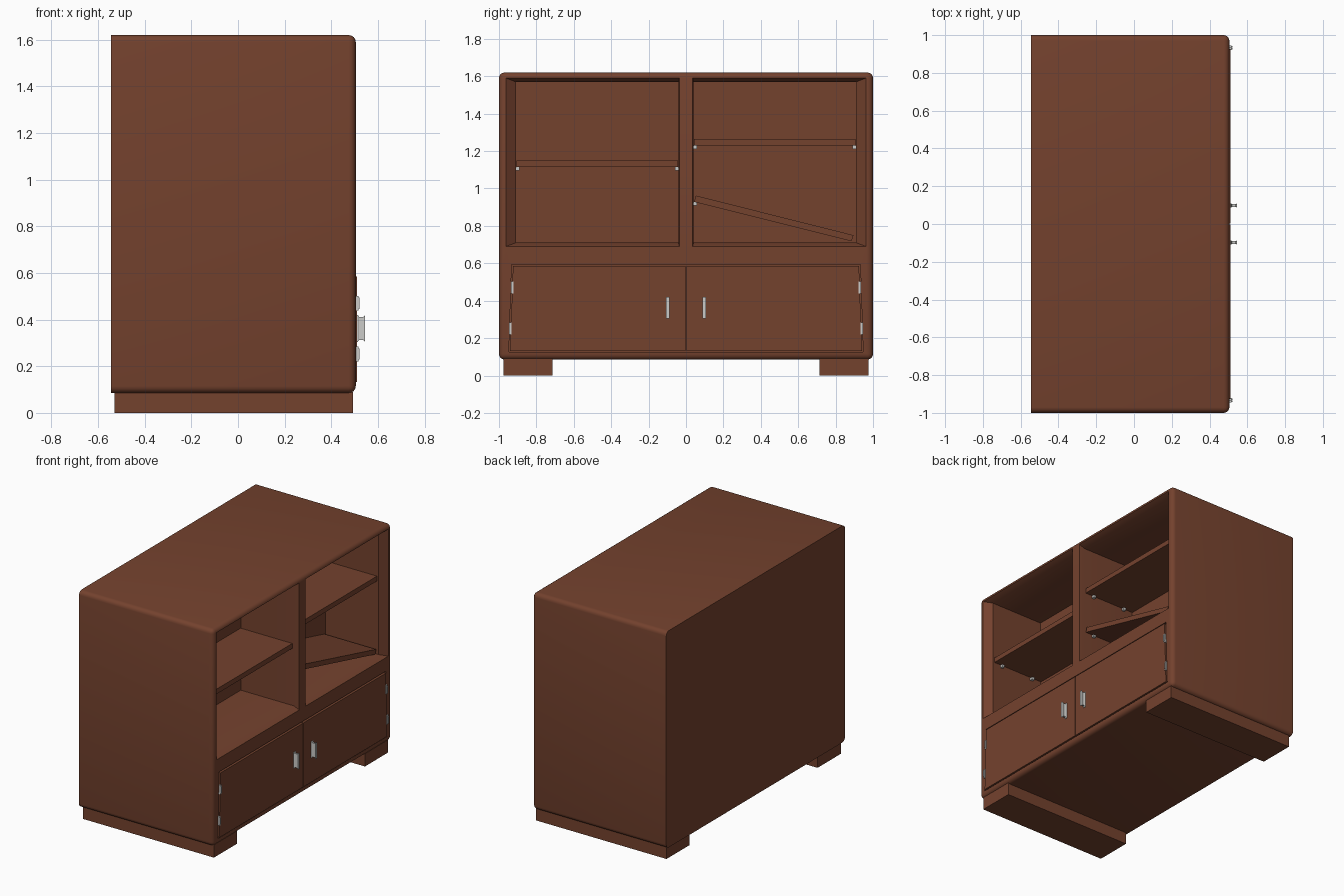
import bpy, bmesh, math

if "Cube" in bpy.data.objects:
    bpy.data.objects.remove(bpy.data.objects["Cube"])


def material(name, rgb):
    m = bpy.data.materials.new(name)
    m.diffuse_color = (*rgb, 1)
    m.use_nodes = True
    m.node_tree.nodes["Principled BSDF"].inputs["Base Color"].default_value = m.diffuse_color
    return m


WOOD = material("brown wood", (0.175, 0.054, 0.027))
METAL = material("pale metal", (0.60, 0.60, 0.58))


def loft(name, rings, mat):
    """Solid through y-z outlines placed at successive x positions."""
    bm = bmesh.new()
    loops = [[bm.verts.new((x, y, z)) for y, z in pts] for x, pts in rings]
    n = len(loops[0])
    for a, b in zip(loops, loops[1:]):
        for i in range(n):
            bm.faces.new((a[i], a[(i + 1) % n], b[(i + 1) % n], b[i]))
    bm.faces.new(loops[0])
    bm.faces.new(loops[-1])
    bmesh.ops.recalc_face_normals(bm, faces=bm.faces)
    me = bpy.data.meshes.new(name)
    bm.to_mesh(me)
    bm.free()
    ob = bpy.data.objects.new(name, me)
    bpy.context.collection.objects.link(ob)
    me.materials.append(mat)
    return ob


def rect(y0, y1, z0, z1):
    return [(y0, z0), (y1, z0), (y1, z1), (y0, z1)]


def box(name, x0, x1, y0, y1, z0, z1, mat):
    return loft(name, [(x0, rect(y0, y1, z0, z1)), (x1, rect(y0, y1, z0, z1))], mat)


def cut(target, cutter):
    mod = target.modifiers.new("cut", 'BOOLEAN')
    mod.operation = 'DIFFERENCE'
    mod.solver = 'EXACT'
    mod.object = cutter
    cutter.hide_render = True
    bpy.context.view_layer.objects.active = target
    bpy.ops.object.modifier_apply(modifier=mod.name)
    bpy.data.objects.remove(cutter, do_unlink=True)


# Cabinet body: rounded everywhere except at the flat back
body = box("cabinet_body", -0.545, 0.505, -1, 1, 0.085, 1.62, WOOD)
bm = bmesh.new()
bm.from_mesh(body.data)
edges = [e for e in bm.edges if max(v.co.x for v in e.verts) > 0]
bmesh.ops.bevel(bm, geom=edges, offset=0.03, segments=4, profile=0.5, affect='EDGES')
bm.to_mesh(body.data)
bm.free()

# Open compartments with a flared front lip
for s in (-1, 1):
    inner = rect(s * 0.04, s * 0.91, 0.71, 1.57)
    outer = rect(s * 0.036, s * 0.962, 0.69, 1.59)
    cut(body, loft("compartment_cutter",
                   [(0.05, inner), (0.465, inner), (0.505, outer), (0.55, outer)], WOOD))

# Shallow recess behind the doors
recess = [(-0.947, 0.126), (0.947, 0.126), (0.932, 0.594), (-0.932, 0.594)]
cut(body, loft("recess_cutter", [(0.475, recess), (0.55, recess)], WOOD))

bpy.ops.object.select_all(action='DESELECT')
body.select_set(True)
bpy.context.view_layer.objects.active = body
bpy.ops.object.shade_smooth_by_angle(angle=math.radians(30))

for s, side in ((-1, "left"), (1, "right")):
    # Plinth foot
    box(side + "_foot", -0.53, 0.494, s * 0.715, s * 0.975, 0, 0.09, WOOD)
    # Door with slanted outer edge
    door = [(s * 0.003, 0.132), (s * 0.940, 0.132), (s * 0.925, 0.585), (s * 0.003, 0.585)]
    loft(side + "_door", [(0.47, door), (0.511, door)], WOOD)
    # Flared pull handle
    y = s * 0.098
    loft(side + "_handle", [
        (0.508, rect(y - 0.010, y + 0.010, 0.305, 0.420)),
        (0.514, rect(y - 0.010, y + 0.010, 0.305, 0.420)),
        (0.519, rect(y - 0.007, y + 0.007, 0.313, 0.412)),
        (0.537, rect(y - 0.007, y + 0.007, 0.313, 0.412)),
        (0.545, rect(y - 0.010, y + 0.010, 0.305, 0.420))], METAL)
    # Hinges: plate and knuckle following the slanted edge
    for hy, hz, level in ((0.939, 0.252, "lower"), (0.928, 0.470, "upper")):
        box(f"{side}_{level}_hinge", 0.50, 0.516, s * hy - 0.007, s * hy + 0.007,
            hz - 0.032, hz + 0.032, METAL)
        box(f"{side}_{level}_hinge_pin", 0.51, 0.521, s * hy - 0.004, s * hy + 0.004,
            hz - 0.024, hz + 0.024, METAL)

# Level shelves and their pegs
for s, z, side in ((-1, 1.115, "left"), (1, 1.23, "right")):
    box(side + "_shelf", 0.05, 0.455, s * 0.042, s * 0.905, z, z + 0.035, WOOD)
    for y in (0.05, 0.90):
        for x in (0.13, 0.39):
            box(side + "_shelf_peg", x - 0.01, x + 0.01, s * y - 0.010, s * y + 0.010,
                z - 0.018, z, METAL)

# Slumped shelf resting on pegs at one end only
tilted = [(0.043, 0.928), (0.885, 0.718), (0.896, 0.750), (0.053, 0.962)]
loft("tilted_shelf", [(0.05, tilted), (0.455, tilted)], WOOD)
for x in (0.13, 0.39):
    box("tilted_shelf_peg", x - 0.01, x + 0.01, 0.04, 0.058, 0.910, 0.928, METAL)
